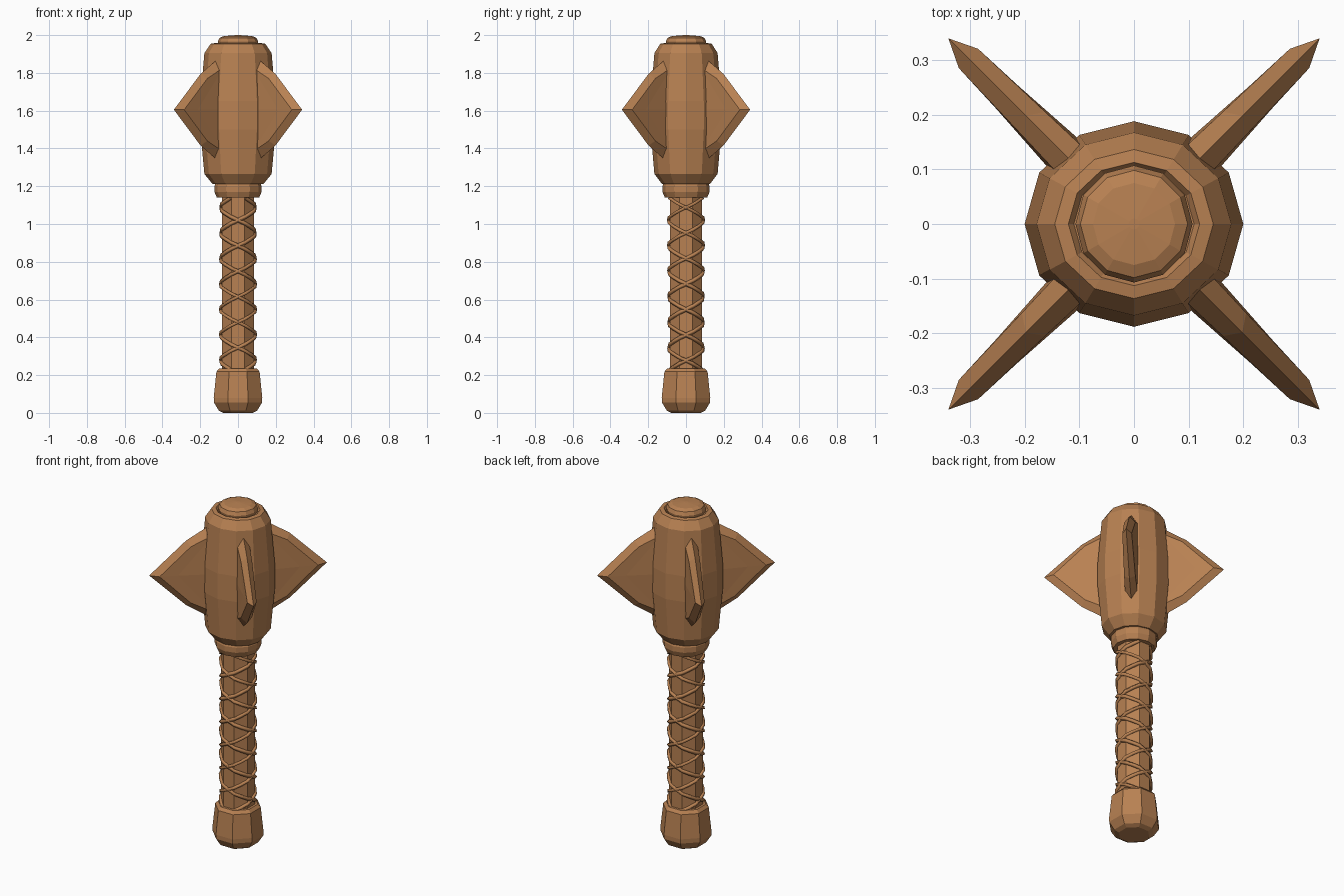
import bpy, bmesh
from math import cos, sin, pi, sqrt

if "Cube" in bpy.data.objects:
    bpy.data.objects.remove(bpy.data.objects["Cube"])

mat = bpy.data.materials.new("brown")
mat.diffuse_color = (0.48, 0.22, 0.085, 1)
mat.use_nodes = True
mat.node_tree.nodes["Principled BSDF"].inputs["Base Color"].default_value = mat.diffuse_color


def add_mesh(name, bm):
    bmesh.ops.recalc_face_normals(bm, faces=bm.faces)
    me = bpy.data.meshes.new(name)
    bm.to_mesh(me)
    bm.free()
    me.materials.append(mat)
    ob = bpy.data.objects.new(name, me)
    bpy.context.collection.objects.link(ob)
    return ob


def lathe(name, profile, sides, turn=0.0, ysc=1.0):
    """Faceted solid of revolution from (radius, z) points, capped at both ends."""
    bm = bmesh.new()
    rings = []
    for r, z in profile:
        angles = [turn + 2 * pi * i / sides for i in range(sides)]
        rings.append([bm.verts.new((r * cos(a), r * sin(a) * ysc, z)) for a in angles])
    for lo, hi in zip(rings, rings[1:]):
        for i in range(sides):
            j = (i + 1) % sides
            bm.faces.new((lo[i], lo[j], hi[j], hi[i]))
    bm.faces.new(rings[0])
    bm.faces.new(rings[-1])
    return add_mesh(name, bm)


# Octagonal pommel and grip, flat side to the front
lathe("pommel", [(0.085, 0), (0.11, 0.012), (0.138, 0.055), (0.139, 0.08),
                 (0.124, 0.218), (0.108, 0.235)], 8, pi / 8)
lathe("grip", [(0.093, 0.2), (0.093, 1.17)], 8, pi / 8)

# Twelve-sided collar, head and top cap
lathe("collar", [(0.112, 1.14), (0.125, 1.17), (0.125, 1.2), (0.115, 1.225)], 12)
lathe("head", [(0.135, 1.212), (0.178, 1.265), (0.2, 1.5), (0.2, 1.65),
               (0.178, 1.905), (0.145, 1.954), (0.12, 1.958), (0.11, 1.945)], 12, 0, 0.94)
lathe("top_cap", [(0.1, 1.93), (0.107, 1.965), (0.098, 1.985), (0.075, 1.995), (0.01, 2.0)], 12)

# Crossed cords: two strands in each direction
PITCH, Z_CROSS = 0.27, 0.345
cords = bpy.data.curves.new("cord_wrap", 'CURVE')
cords.dimensions = '3D'
cords.bevel_depth = 0.011
cords.bevel_resolution = 0
cords.materials.append(mat)
for direction in (1, -1):
    for start in (0, pi):
        pts = []
        for k in range(-8, 60):
            a = k * pi / 8
            z = Z_CROSS + PITCH * a / (2 * pi)
            if 0.21 < z < 1.15:
                ang = -pi / 2 + start + direction * a
                # odd steps lie on the octagon corners, even on its flats
                r = 0.094 if k % 2 else 0.09
                pts.append((r * cos(ang), r * sin(ang), z, 1))
        sp = cords.splines.new('POLY')
        sp.points.add(len(pts) - 1)
        for p, co in zip(sp.points, pts):
            p.co = co
bpy.context.collection.objects.link(bpy.data.objects.new("cord_wrap", cords))

# Four bevelled blades on the diagonals
BLADE_Z = 1.605
edge = [(0.15, 0.27), (0.28, 0.19), (0.48, 0), (0.28, -0.19), (0.15, -0.27)]
face = [(0.14, 0.225, 0.034), (0.26, 0.165, 0.03), (0.428, 0, 0.025),
        (0.26, -0.165, 0.03), (0.14, -0.225, 0.034)]


def blade(name, ang):
    bm = bmesh.new()

    def v(r, z, w=0.0):
        return bm.verts.new((r * cos(ang) - w * sin(ang), r * sin(ang) + w * cos(ang), BLADE_Z + z))

    rim = [v(*p) for p in edge]
    roots = []
    for s in (1, -1):
        inner = [v(r, z, w * s) for r, z, w in face]
        root, ridge = v(0.14, 0, 0.041 * s), v(0.33, 0, 0.029 * s)
        roots.append((inner[0], root, inner[4]))
        for i in range(4):
            bm.faces.new((rim[i], rim[i + 1], inner[i + 1], inner[i]))
        for i in range(4):
            bm.faces.new((inner[i], inner[i + 1], ridge))
        bm.faces.new((inner[0], ridge, root))
        bm.faces.new((inner[4], root, ridge))
    # hidden root closing the blade inside the head
    a, b = roots
    bm.faces.new((rim[0], a[0], a[1], a[2], rim[4], b[2], b[1], b[0]))
    add_mesh(name, bm)


for i in range(4):
    blade(f"blade_{i + 1}", pi / 4 + i * pi / 2)
